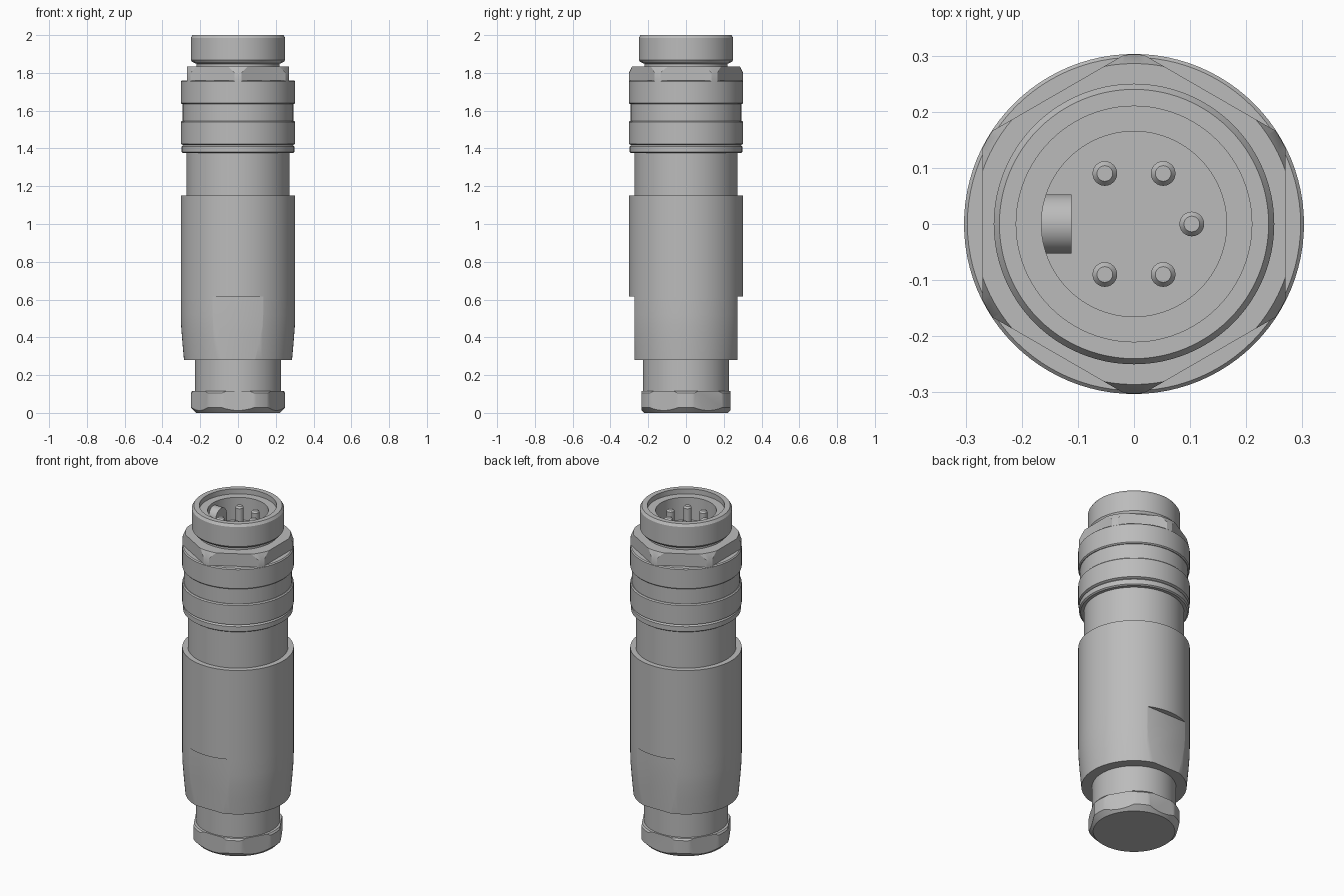
import bpy, bmesh, math
from mathutils import Vector, Matrix

cube = bpy.data.objects.get("Cube")
if cube:
    bpy.data.objects.remove(cube, do_unlink=True)

grey = bpy.data.materials.new("plain_grey")
grey.use_nodes = True
grey.diffuse_color = (0.5, 0.5, 0.5, 1)
grey.node_tree.nodes["Principled BSDF"].inputs["Base Color"].default_value = (0.5, 0.5, 0.5, 1)


def finish(name, bm):
    bmesh.ops.recalc_face_normals(bm, faces=bm.faces)
    mesh = bpy.data.meshes.new(name)
    bm.to_mesh(mesh)
    bm.free()
    mesh.materials.append(grey)
    mesh.shade_smooth()
    mesh.set_sharp_from_angle(angle=math.radians(25))
    obj = bpy.data.objects.new(name, mesh)
    bpy.context.collection.objects.link(obj)
    return obj


def lathe(name, profile, flats=(), apothem=0, centre=(0, 0), segs=96):
    """Spin (radius, z) points about z, cap both ends, then slice flats at the given angles."""
    bm = bmesh.new()
    rings = []
    for r, z in profile:
        angles = [2 * math.pi * i / segs for i in range(segs)]
        rings.append([bm.verts.new((centre[0] + r * math.cos(a), centre[1] + r * math.sin(a), z))
                      for a in angles])
    for low, high in zip(rings, rings[1:]):
        for i in range(segs):
            j = (i + 1) % segs
            bm.faces.new((low[i], low[j], high[j], high[i]))
    bm.faces.new(rings[0][::-1])
    bm.faces.new(rings[-1])
    for deg in flats:
        n = Vector((math.cos(math.radians(deg)), math.sin(math.radians(deg)), 0))
        bmesh.ops.bisect_plane(bm, geom=bm.verts[:] + bm.edges[:] + bm.faces[:], dist=1e-5,
                               plane_co=n * apothem, plane_no=n, clear_outer=True)
        bmesh.ops.holes_fill(bm, edges=[e for e in bm.edges if e.is_boundary], sides=0)
    return finish(name, bm)


# Cable end: hexagonal gland nut and its sleeve
lathe("gland_nut", [(0.222, 0), (0.25, 0.028), (0.25, 0.105), (0.243, 0.115)],
      flats=range(30, 390, 60), apothem=0.235)
lathe("gland_sleeve", [(0.228, 0.1), (0.228, 0.3)])

# Grip: tapered lower half with two spanner flats, plain upper half
lathe("grip_lower", [(0.286, 0.28), (0.295, 0.38), (0.301, 0.46), (0.303, 0.52), (0.303, 0.615)],
      flats=(90, 270), apothem=0.272)
lathe("grip_upper", [(0.303, 0.615), (0.303, 1.15)])
lathe("neck", [(0.272, 1.14), (0.272, 1.39)])

# Coupling ring with raised bands
b = 0.006
lathe("coupling_ring", [
    (0.29, 1.375), (0.298, 1.375 + b), (0.298, 1.41), (0.29, 1.418),
    (0.303, 1.424), (0.303, 1.545 - b), (0.297, 1.545), (0.293, 1.545),
    (0.293, 1.635), (0.297, 1.635), (0.303, 1.635 + b), (0.303, 1.76 - b), (0.297, 1.76)])

# Hexagonal lock nut with chamfered corners
lathe("lock_nut", [(0.302, 1.755), (0.302, 1.8), (0.286, 1.835)],
      flats=range(0, 360, 60), apothem=0.27)

# Hollow plug head
FLOOR = 1.75
lathe("plug_head", [
    (0.22, 1.83), (0.22, 1.848), (0.243, 1.858), (0.25, 1.868), (0.25, 1.985), (0.24, 2.0),
    (0.21, 2.0), (0.21, 1.97), (0.165, 1.97), (0.165, FLOOR)])

# Contact pins, each in a low collar
for k, (x, y) in enumerate([(0.103, 0), (0.052, 0.09), (-0.052, 0.09), (-0.052, -0.09), (0.052, -0.09)]):
    lathe(f"contact_pin_{k + 1}", [(0.022, FLOOR), (0.022, 1.94), (0.014, 1.95)], centre=(x, y), segs=24)
    lathe(f"pin_collar_{k + 1}", [(0.036, FLOOR), (0.036, FLOOR + 0.004)], centre=(x, y), segs=32)

# Keying rib with a rounded top, extruded inward from the socket wall
bm = bmesh.new()
w, top = 0.053, 1.9
outline = [(-w, FLOOR)] + [(-w * math.cos(math.pi * i / 16), top + w * math.sin(math.pi * i / 16))
                           for i in range(17)] + [(w, FLOOR)]
face = bm.faces.new([bm.verts.new((-0.165, y, z)) for y, z in outline])
side = bmesh.ops.extrude_face_region(bm, geom=[face])["geom"]
bmesh.ops.translate(bm, vec=(0.054, 0, 0), verts=[v for v in side if isinstance(v, bmesh.types.BMVert)])
finish("key_rib", bm)
